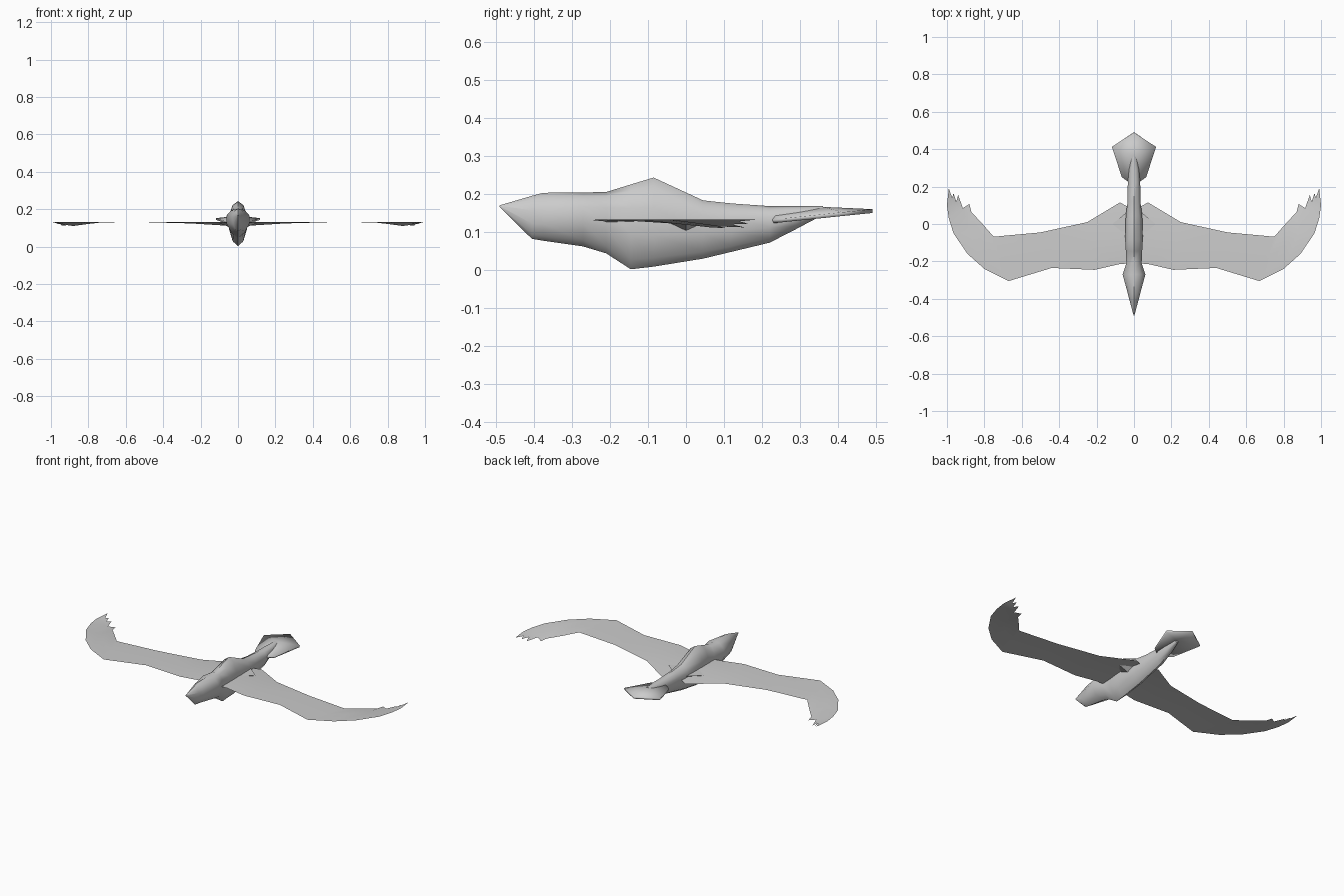
import bpy, bmesh, math

grey = bpy.data.materials.new("feather grey")
grey.diffuse_color = (0.6, 0.6, 0.6, 1)


def make(name, verts, faces, mirror=False, smooth=40, recalc=False):
    me = bpy.data.meshes.new(name)
    me.from_pydata(verts, [], faces)
    me.materials.append(grey)
    ob = bpy.data.objects.new(name, me)
    bpy.context.collection.objects.link(ob)
    if recalc:
        bm = bmesh.new()
        bm.from_mesh(me)
        bmesh.ops.recalc_face_normals(bm, faces=bm.faces)
        bm.to_mesh(me)
        bm.free()
    if mirror:
        mod = ob.modifiers.new("mirror", 'MIRROR')
        mod.use_clip = True
    bpy.ops.object.select_all(action='DESELECT')
    bpy.context.view_layer.objects.active = ob
    ob.select_set(True)
    bpy.ops.object.shade_smooth_by_angle(angle=math.radians(smooth))
    return ob


# Body: stations of (y, top z, bottom z, half width, widest z)
stations = [
    (-0.49, 0.170, 0.166, 0.002, 0.168),
    (-0.405, 0.195, 0.082, 0.026, 0.140),
    (-0.375, 0.203, 0.077, 0.034, 0.140),
    (-0.27, 0.204, 0.062, 0.064, 0.150),
    (-0.21, 0.205, 0.044, 0.043, 0.145),
    (-0.145, 0.225, 0.002, 0.046, 0.135),
    (-0.085, 0.243, 0.009, 0.050, 0.130),
    (0.045, 0.183, 0.030, 0.046, 0.125),
    (0.12, 0.175, 0.048, 0.036, 0.125),
    (0.22, 0.168, 0.072, 0.035, 0.130),
    (0.29, 0.168, 0.108, 0.028, 0.145),
    (0.36, 0.168, 0.145, 0.012, 0.158),
]
N = 10
verts, faces = [], []
for y, top, bot, w, mid in stations:
    for i in range(N):
        a = 2 * math.pi * i / N
        s, c = math.sin(a), math.cos(a)
        h = (top - mid) if c > 0 else (mid - bot)
        verts.append((w * s, y, mid + h * c))
for k in range(len(stations) - 1):
    for i in range(N):
        j = (i + 1) % N
        faces.append((k * N + i, k * N + j, (k + 1) * N + j, (k + 1) * N + i))
faces.append(tuple(range(N)))
faces.append(tuple(range((len(stations) - 1) * N, len(stations) * N)))
make("body", verts, faces, recalc=True)

# Wings: thin sheets, each rib given by its leading and trailing point
ribs = [
    ((0.02, -0.21, 0.125), (0.02, 0.085, 0.120)),
    ((0.08, -0.215, 0.128), (0.075, 0.115, 0.113)),
    ((0.21, -0.245, 0.131), (0.25, 0.010, 0.124)),
    ((0.44, -0.235, 0.133), (0.50, -0.045, 0.131)),
    ((0.67, -0.305, 0.133), (0.75, -0.068, 0.130)),
    ((0.80, -0.240, 0.133), (0.81, 0.000, 0.120)),
    ((0.89, -0.160, 0.133), (0.87, 0.065, 0.112)),
]
verts, faces = [], []
for lead, trail in ribs:
    m = [(a + b) / 2 for a, b in zip(lead, trail)]
    verts += [lead, (m[0], m[1], 0.132), trail]
for k in range(len(ribs) - 1):
    for i in range(2):
        b = 3 * k + i
        faces.append((b, b + 3, b + 4, b + 1))
# Notched feather tip
first = len(verts)
verts += [(0.965, -0.05, 0.133), (0.99, 0.03, 0.133), (1.0, 0.10, 0.133),
          (0.99, 0.19, 0.133), (0.972, 0.14, 0.128), (0.965, 0.165, 0.122),
          (0.95, 0.12, 0.120), (0.94, 0.155, 0.112), (0.915, 0.085, 0.115),
          (0.88, 0.107, 0.110)]
r = 3 * (len(ribs) - 1)
faces += [(r, first, first + 1, first + 8, r + 1),
          (r + 1, first + 8, first + 9, r + 2),
          (first + 1, first + 2, first + 6, first + 7, first + 8),
          (first + 2, first + 3, first + 4, first + 5, first + 6)]
make("wings", verts, faces, mirror=True, smooth=30)

# Small fairings under the wing roots
make("wing_root", [(0.03, -0.07, 0.13), (0.115, 0.0, 0.131),
                   (0.03, 0.07, 0.13), (0.035, 0.0, 0.10)],
     [(0, 1, 2), (0, 3, 1), (1, 3, 2), (0, 2, 3)], mirror=True, recalc=True)

# Tail fan: two panels folded along the centre
tail = make("tail_fan", [(0, 0.22, 0.150), (0.03, 0.225, 0.132), (0.065, 0.25, 0.135),
                         (0.118, 0.412, 0.152), (0, 0.49, 0.160), (0, 0.36, 0.166)],
            [(0, 1, 2, 5), (5, 2, 3, 4)], mirror=True, smooth=20)
thick = tail.modifiers.new("thickness", 'SOLIDIFY')
thick.thickness = 0.01
